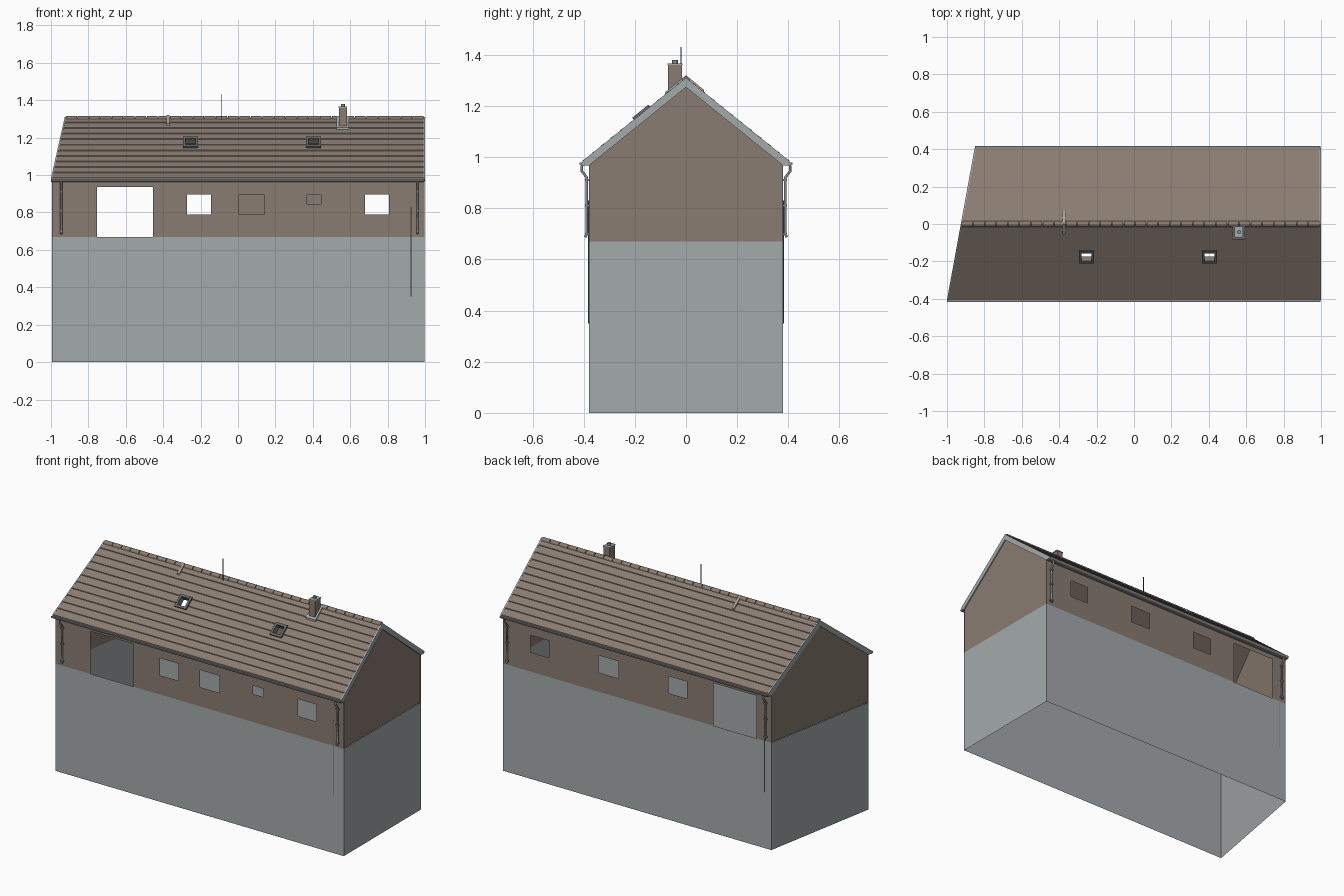
import bpy, bmesh, math
from mathutils import Matrix, Vector

cube = bpy.data.objects.get("Cube")
if cube:
    bpy.data.objects.remove(cube, do_unlink=True)


def material(name, rgb):
    m = bpy.data.materials.new(name)
    m.use_nodes = True
    m.diffuse_color = (*rgb, 1)
    m.node_tree.nodes["Principled BSDF"].inputs["Base Color"].default_value = (*rgb, 1)
    return m


BROWN = material("warm brown", (0.25, 0.20, 0.165))
GREY = material("pale grey", (0.37, 0.40, 0.41))
METAL = material("gutter grey", (0.24, 0.26, 0.27))
DARK = material("dark frame grey", (0.13, 0.135, 0.14))
TAN = material("light tan", (0.42, 0.36, 0.31))

# Overall dimensions
HALF = 0.38          # wall half depth
EAVE = 0.405         # roof half depth
PLINTH = 0.67
RIDGE = 1.308
SLOPE = 0.806
THICK = 0.035
RIGHT = 0.997
SOFFIT = RIDGE - THICK - SLOPE * HALF
TILT = math.atan(SLOPE)


def left(y):
    """The left end runs askew in plan."""
    return -0.925 + 0.182 * y


def top(y):
    return RIDGE - SLOPE * abs(y)


def finish(name, bm, mat):
    me = bpy.data.meshes.new(name)
    bm.to_mesh(me)
    bm.free()
    me.materials.append(mat)
    ob = bpy.data.objects.new(name, me)
    bpy.context.collection.objects.link(ob)
    return ob


def prism(name, profile, x0, x1, mat):
    """Extrude a (y, z) profile along x; x0 and x1 are functions of y."""
    bm = bmesh.new()
    a = [bm.verts.new((x0(y), y, z)) for y, z in profile]
    b = [bm.verts.new((x1(y), y, z)) for y, z in profile]
    n = len(a)
    for i in range(n):
        j = (i + 1) % n
        bm.faces.new((a[i], a[j], b[j], b[i]))
    bm.faces.new(a)
    bm.faces.new(b)
    bmesh.ops.recalc_face_normals(bm, faces=bm.faces)
    return finish(name, bm, mat)


def boxes(name, items, mat, matrix=Matrix()):
    """Several boxes, each (centre, size), in one object."""
    bm = bmesh.new()
    for c, s in items:
        bmesh.ops.create_cube(bm, size=1, matrix=matrix @ Matrix.Translation(c) @ Matrix.Diagonal((*s, 1)))
    return finish(name, bm, mat)


def cylinder(name, loc, r, h, mat, sides=12):
    bm = bmesh.new()
    bmesh.ops.create_cone(bm, cap_ends=True, segments=sides, radius1=r, radius2=r, depth=h,
                          matrix=Matrix.Translation(loc))
    return finish(name, bm, mat)


def sheet(name, polys, mat):
    bm = bmesh.new()
    for p in polys:
        bm.faces.new([bm.verts.new(v) for v in p])
    bmesh.ops.remove_doubles(bm, verts=bm.verts, dist=1e-5)
    bmesh.ops.recalc_face_normals(bm, faces=bm.faces)
    return finish(name, bm, mat)


def wall(name, y, openings):
    """Long wall as a grid of panels, leaving out the openings."""
    xs = sorted({left(y), RIGHT, *(v for o in openings for v in o[:2])})
    zs = sorted({PLINTH, SOFFIT, *(v for o in openings for v in o[2:])})
    panels = []
    for x0, x1 in zip(xs, xs[1:]):
        for z0, z1 in zip(zs, zs[1:]):
            cx, cz = (x0 + x1) / 2, (z0 + z1) / 2
            if not any(o[0] < cx < o[1] and o[2] < cz < o[3] for o in openings):
                panels.append([(x0, y, z0), (x1, y, z0), (x1, y, z1), (x0, y, z1)])
    return sheet(name, panels, BROWN)


# Lower storey: four sides, open below and inside
ring = [(left(-HALF), -HALF), (RIGHT, -HALF), (RIGHT, HALF), (left(HALF), HALF)]
sheet("base_walls", [[(*p, 0), (*q, 0), (*q, PLINTH), (*p, PLINTH)]
                     for p, q in zip(ring, ring[1:] + ring[:1])], GREY)

# Long walls with doorway and windows
WIN = (0.79, 0.897)
shared = [(-0.754, -0.455, PLINTH, 0.937), (-0.273, -0.144, *WIN), (0.68, 0.808, *WIN)]
wall("front_wall", -HALF, shared + [(0.005, 0.139, *WIN), (0.37, 0.444, 0.845, WIN[1])])
wall("back_wall", HALF, shared + [(0.2, 0.34, *WIN)])

# Gable walls
outline = [(-HALF, PLINTH), (HALF, PLINTH), (HALF, SOFFIT), (0, RIDGE - THICK), (-HALF, SOFFIT)]
sheet("right_gable", [[(RIGHT - 0.004, y, z) for y, z in outline]], BROWN)
sheet("left_gable", [[(left(y) + 0.004, y, z) for y, z in outline]], BROWN)

# Roof with stepped tile courses
COURSES, STEP = 11, 0.005
half = []
for i in range(COURSES):
    y0, y1 = EAVE * (1 - i / COURSES), EAVE * (1 - (i + 1) / COURSES)
    half += [(y0, top(y0) + STEP), (y1, top(y1))]
half[-1] = (0, RIDGE)
under = [(EAVE, SOFFIT), (HALF, SOFFIT), (0, RIDGE - THICK), (-HALF, SOFFIT), (-EAVE, SOFFIT)]
profile = half + [(-y, z) for y, z in reversed(half[:-1])] + under[::-1]
roof = prism("tiled_roof", profile, lambda y: left(y) + 0.006, lambda y: RIGHT - 0.006, BROWN)

# Skylights: cut through the roof, then framed
SKY_Y = -0.171
for k, x in enumerate((-0.254, 0.404)):
    place = Matrix.Translation((x, SKY_Y, top(SKY_Y))) @ Matrix.Rotation(TILT, 4, "X")
    cutter = boxes("skylight_cutter", [((0, 0, 0), (0.052, 0.054, 0.2))], DARK, place)
    cutter.hide_render = True
    mod = roof.modifiers.new("cut", "BOOLEAN")
    mod.operation, mod.solver, mod.object = "DIFFERENCE", "EXACT", cutter
    bpy.context.view_layer.update()
    cut = bpy.data.meshes.new_from_object(roof.evaluated_get(bpy.context.evaluated_depsgraph_get()))
    roof.modifiers.clear()
    roof.data = cut
    bpy.data.objects.remove(cutter, do_unlink=True)
    bars = [((s * 0.033, 0, 0.002), (0.014, 0.082, 0.02)) for s in (-1, 1)]
    bars += [((0, s * 0.034, 0.002), (0.052, 0.014, 0.02)) for s in (-1, 1)]
    boxes(f"skylight_frame_{k + 1}", bars, DARK, place)
roof.data.materials.clear()
roof.data.materials.append(BROWN)
for p in roof.data.polygons:
    p.material_index = 0

# Verge boards at both gables
band = [(EAVE, top(EAVE) + 0.003), (0, RIDGE + 0.003), (-EAVE, top(EAVE) + 0.003)] + under[::-1]
prism("right_verge_board", band, lambda y: RIGHT - 0.006, lambda y: RIGHT + 0.003, GREY)
prism("left_verge_board", band, lambda y: left(y) - 0.001, lambda y: left(y) + 0.006, GREY)

# Ridge tiles
arc = [(0.016 * math.cos(a), RIDGE - 0.008 + 0.016 * math.sin(a))
       for a in (math.pi * i / 6 for i in range(7))]
tile = prism("ridge_tiles", arc, lambda y: -0.92, lambda y: -0.862, BROWN)
arr = tile.modifiers.new("repeat", "ARRAY")
arr.count = 31
arr.use_relative_offset = False
arr.use_constant_offset = True
arr.constant_offset_displace = (0.0618, 0, 0)

# Strip laid over the ridge
strip = [(y, top(y) + d) for d, ys in ((0.012, (-0.055, 0, 0.07)), (0.0, (0.07, 0, -0.055))) for y in ys]
prism("ridge_strip", strip, lambda y: -0.382, lambda y: -0.367, TAN)

# Gutters and downpipes
for side, label, pipes in ((-1, "front", (-0.945, 0.96)), (1, "back", (-0.82, 0.965))):
    trough = [(side * 0.405 + 0.012 * math.cos(a), 0.978 - 0.014 * math.sin(a))
              for a in (math.pi * i / 6 for i in range(7))]
    prism(f"{label}_gutter", trough, left, lambda y: RIGHT, METAL)
    for k, x in enumerate(pipes):
        cu = bpy.data.curves.new(f"{label}_downpipe_{k + 1}", "CURVE")
        cu.dimensions = "3D"
        cu.bevel_depth, cu.bevel_resolution, cu.use_fill_caps = 0.006, 1, True
        path = [(0.407, 0.966), (0.407, 0.945), (0.388, 0.92), (0.388, 0.7), (0.394, 0.686)]
        sp = cu.splines.new("POLY")
        sp.points.add(len(path) - 1)
        for pt, (y, z) in zip(sp.points, path):
            pt.co = (x, side * y, z, 1)
        cu.materials.append(METAL)
        bpy.context.collection.objects.link(bpy.data.objects.new(cu.name, cu))
        boxes(f"{label}_pipe_brackets_{k + 1}",
              [((x, side * 0.387, z), (0.017, 0.016, 0.008)) for z in (0.7, 0.81, 0.91)], METAL)

# Thin ground rods on the wall faces
for label, x, y in (("front", 0.925, -HALF), ("back", -0.81, HALF)):
    cylinder(f"{label}_ground_rod", (x, y, 0.59), 0.003, 0.48, DARK, 6)

# Chimney
boxes("chimney_stack", [((0.561, -0.043, 1.3), (0.042, 0.056, 0.125))], BROWN)
boxes("chimney_cap", [((0.561, -0.043, 1.363), (0.046, 0.06, 0.006))], GREY)
cylinder("chimney_pot", (0.561, -0.043, 1.372), 0.011, 0.016, METAL)
flash = [(-0.082, top(0.082)), (-0.082, top(0.082) + 0.012), (-0.008, top(0.008) + 0.012), (-0.008, top(0.008))]
prism("chimney_flashing", flash, lambda y: 0.527, lambda y: 0.594, GREY)

# Aerial
cylinder("aerial", (-0.09, -0.02, 1.36), 0.002, 0.14, DARK, 6)
